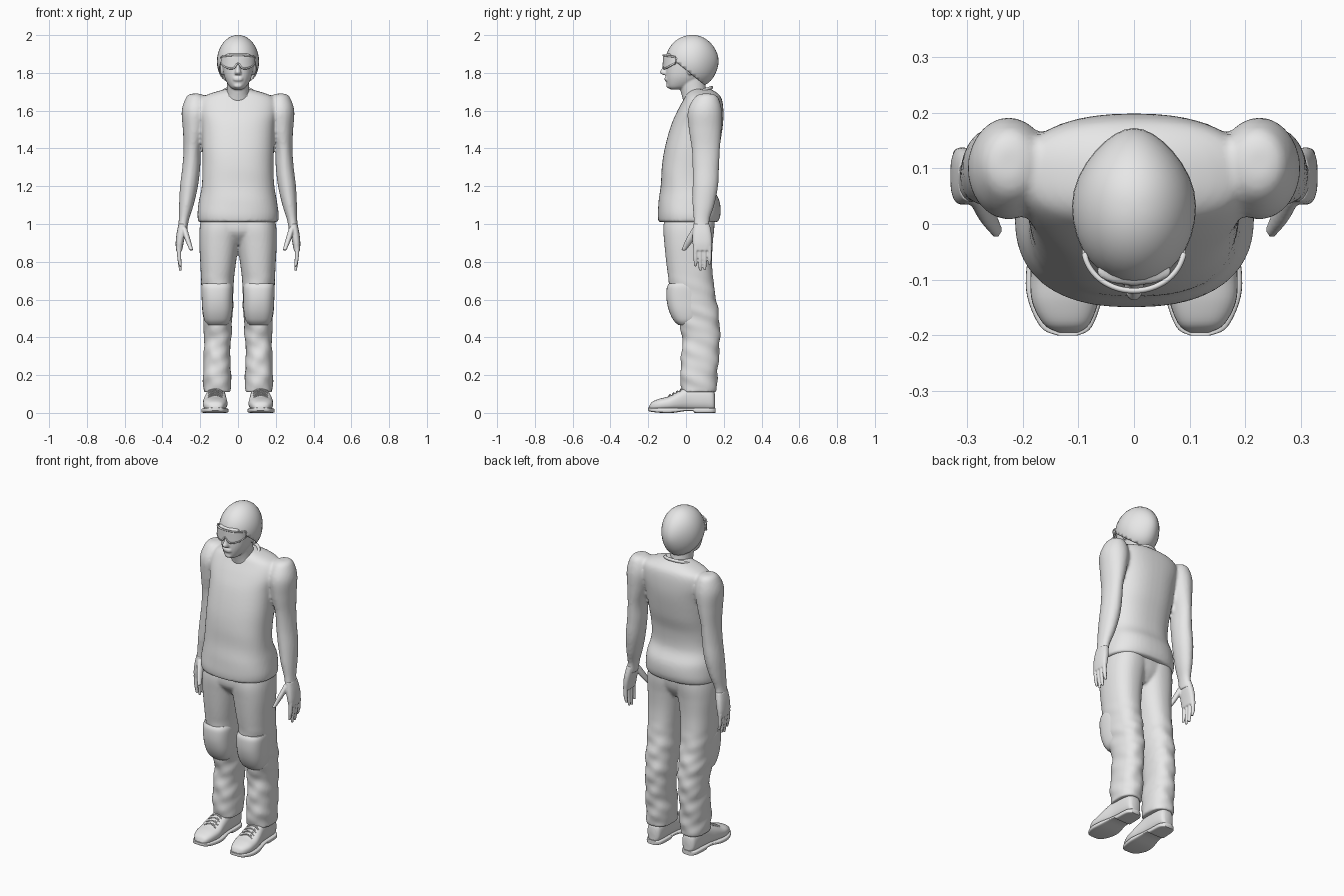
import bpy, bmesh, math
from mathutils import Vector, Matrix

cube = bpy.data.objects.get("Cube")
if cube:
    bpy.data.objects.remove(cube)

grey = bpy.data.materials.new("light_grey")
grey.use_nodes = True
grey.diffuse_color = (0.8, 0.8, 0.8, 1)
grey.node_tree.nodes["Principled BSDF"].inputs["Base Color"].default_value = (0.8, 0.8, 0.8, 1)


def finish(name, bm, angle=50, voxel=0, relax=0, thickness=0):
    """Turn a bmesh into a named, smooth shaded object, optionally fused."""
    bmesh.ops.recalc_face_normals(bm, faces=bm.faces)
    mesh = bpy.data.meshes.new(name)
    bm.to_mesh(mesh)
    bm.free()
    mesh.materials.append(grey)
    obj = bpy.data.objects.new(name, mesh)
    bpy.context.collection.objects.link(obj)
    bpy.ops.object.select_all(action="DESELECT")
    obj.select_set(True)
    bpy.context.view_layer.objects.active = obj
    if voxel:
        fuse = obj.modifiers.new("fuse", "REMESH")
        fuse.mode = "VOXEL"
        fuse.voxel_size = voxel
        fuse.use_smooth_shade = True
        soften = obj.modifiers.new("soften", "SMOOTH")
        soften.iterations = relax
    elif thickness:
        shell = obj.modifiers.new("shell", "SOLIDIFY")
        shell.thickness = thickness
        shell.offset = 0
    if not voxel:
        bpy.ops.object.shade_smooth_by_angle(angle=math.radians(angle))
    return obj


def resample(rings, steps):
    """Smooth interpolation between the given sections."""
    out = []
    for i in range(len(rings) - 1):
        a, b = rings[max(i - 1, 0)], rings[i]
        c, d = rings[i + 1], rings[min(i + 2, len(rings) - 1)]
        for s in range(steps):
            t = s / steps
            out.append([q + t / 2 * (r - p + t * (2 * p - 5 * q + 4 * r - w + t * (3 * (q - r) + w - p)))
                        for p, q, r, w in zip(a, b, c, d)])
    return out + [list(rings[-1])]


def loft(bm, rings, along="z", power=2.0, sides=32, steps=5, mirror=False, fold=None):
    """Sections (position, a low, a high, b low, b high) skinned into a closed tube."""
    for side in ((1, -1) if mirror else (1,)):
        loops = []
        for t, a0, a1, b0, b1 in resample(rings, steps):
            loop = []
            for k in range(sides):
                ang = 2 * math.pi * k / sides
                c, s = math.cos(ang), math.sin(ang)
                grow = 1 + (fold(t, ang) if fold else 0)
                a = (a0 + a1) / 2 + grow * (a1 - a0) / 2 * math.copysign(abs(c) ** (2 / power), c)
                b = (b0 + b1) / 2 + grow * (b1 - b0) / 2 * math.copysign(abs(s) ** (2 / power), s)
                loop.append(bm.verts.new((side * a, b, t) if along == "z" else (side * a, t, b)))
            loops.append(loop)
        for lo, hi in zip(loops, loops[1:]):
            for k in range(sides):
                n = (k + 1) % sides
                bm.faces.new((lo[k], lo[n], hi[n], hi[k]))
        bm.faces.new(loops[0])
        bm.faces.new(loops[-1])


def ball(bm, centre, size):
    place = Matrix.Translation(centre) @ Matrix.Diagonal((*size, 1))
    return bmesh.ops.create_uvsphere(bm, u_segments=32, v_segments=20, radius=1, matrix=place)["verts"]


def wire(name, paths, radius, closed=False):
    """Round cord along one or more paths."""
    bm = bmesh.new()
    for path in paths:
        pts = [Vector(p) for p in path]
        loops = []
        for i, p in enumerate(pts):
            before = pts[i - 1] if i or closed else p
            after = pts[(i + 1) % len(pts)] if i < len(pts) - 1 or closed else p
            turn = (after - before).to_track_quat("Z", "Y")
            loops.append([bm.verts.new(p + turn @ Vector((radius * math.cos(k * math.pi / 4),
                          radius * math.sin(k * math.pi / 4), 0))) for k in range(8)])
        for i in range(len(pts) if closed else len(pts) - 1):
            lo, hi = loops[i], loops[(i + 1) % len(pts)]
            for k in range(8):
                bm.faces.new((lo[k], lo[(k + 1) % 8], hi[(k + 1) % 8], hi[k]))
    return finish(name, bm)


# Shirt and arms, fused at the shoulders
def shirt_fold(z, ang):
    return 0.01 * math.sin(38 * z + 3 * ang) * max(0, 1.5 - z)


shirt = [(1.01, .212, -.145, .17), (1.05, .215, -.15, .182), (1.12, .207, -.145, .178), (1.2, .192, -.134, .145),
         (1.3, .188, -.128, .15), (1.4, .19, -.113, .175), (1.52, .195, -.08, .195), (1.6, .21, -.045, .198),
         (1.66, .2, -.012, .19), (1.69, .15, .005, .17), (1.715, .06, .03, .13)]
arm = [(1.69, .2, .25, .08, .14), (1.67, .17, .275, .045, .17), (1.6, .15, .298, .01, .19),
       (1.5, .17, .292, .015, .188), (1.4, .195, .288, .03, .18), (1.3, .2, .295, .035, .175),
       (1.2, .212, .307, .035, .17), (1.1, .235, .312, .035, .15), (1.02, .26, .314, .04, .125),
       (.96, .27, .32, .035, .13)]
bm = bmesh.new()
loft(bm, [(z, -w, w, f, b) for z, w, f, b in shirt], power=2.4, sides=48, fold=shirt_fold)
loft(bm, arm, mirror=True)
finish("shirt_and_arms", bm, voxel=.009, relax=3)

# Hands with four fingers and a thumb
bm = bmesh.new()
loft(bm, [(1, .27, .315, .04, .125), (.95, .278, .325, .035, .135), (.9, .288, .33, .035, .138),
          (.86, .295, .328, .04, .135)], power=2.6, mirror=True)
for i, tip in enumerate((.775, .752, .758, .785)):
    y = .05 + .025 * i
    loft(bm, [(.88, .3, .326, y - .012, y + .012), (.82, .3, .322, y - .011, y + .011),
              (tip, .297, .312, y - .007, y + .007)], sides=12, mirror=True)
loft(bm, [(.98, .27, .3, .035, .075), (.92, .252, .282, 0, .045), (.86, .236, .256, -.026, 0)],
     sides=14, mirror=True)
finish("hands", bm, voxel=.0045, relax=2)


# Trousers with creased lower legs
def trouser_fold(z, ang):
    loose = max(0, min(1, (.75 - z) * 5))
    return loose * (.028 * math.sin(48 * z + 2 * math.sin(ang * 2)) + .016 * math.sin(85 * z + 3 * ang))


leg = [(.11, .04, .182, -.022, .16), (.2, .036, .185, -.03, .167), (.3, .042, .182, -.025, .174),
       (.4, .036, .18, -.02, .18), (.5, .03, .185, -.045, .175), (.6, .025, .19, -.08, .16),
       (.7, .022, .195, -.092, .145), (.8, .01, .2, -.105, .138), (.9, -.005, .205, -.115, .142),
       (.98, -.02, .203, -.12, .15), (1.05, -.02, .19, -.11, .15)]
bm = bmesh.new()
loft(bm, leg, power=2.3, sides=40, steps=8, mirror=True, fold=trouser_fold)
loft(bm, [(.89, -.1, .1, -.06, .1), (.96, -.17, .17, -.115, .14), (1.06, -.18, .18, -.11, .15)], power=2.5)
finish("trousers", bm, voxel=.008, relax=2)

# Knee pads
bm = bmesh.new()
loft(bm, [(.465, .06, .16, -.04, .05), (.49, .04, .178, -.066, .08), (.54, .03, .188, -.09, .09),
          (.6, .028, .192, -.103, .09), (.66, .028, .194, -.102, .08), (.685, .035, .19, -.09, .07)],
     power=2.6, mirror=True)
finish("knee_pads", bm)

# Shoes: uppers, soles and laces
bm = bmesh.new()
loft(bm, [(-.195, .1, .135, .015, .035), (-.18, .08, .162, .01, .058), (-.14, .064, .183, .01, .075),
          (-.09, .056, .186, .01, .088), (-.04, .06, .18, .01, .115), (.02, .065, .168, .01, .14),
          (.1, .068, .162, .01, .14), (.14, .075, .155, .01, .125), (.153, .09, .14, .015, .1)],
     along="y", power=2.5, mirror=True)
finish("shoe_uppers", bm)
bm = bmesh.new()
loft(bm, [(-.2, .1, .138, .012, .028), (-.185, .076, .168, .006, .027), (-.13, .056, .192, 0, .026),
          (-.07, .05, .192, 0, .026), (0, .062, .176, .01, .026), (.04, .064, .17, .008, .026),
          (.05, .064, .17, 0, .026), (.13, .068, .165, 0, .026), (.157, .09, .145, 0, .026)],
     along="y", power=5, mirror=True)
finish("shoe_soles", bm)
laces = []
for side in (1, -1):
    for i in range(4):
        y, z = -.085 + .02 * i, .09 + .01 * i
        for slant in (.008, -.008):
            laces.append([(side * (.12 + .038 * k), y + slant * k, z + .006 - .014 * k * k)
                          for k in (-1, -.5, 0, .5, 1)])
wire("shoe_laces", laces, .0035)

# Head and neck with nose, lips, brow and ears
head = [(1.712, .022, -.08, -.03), (1.725, .042, -.096, .02), (1.755, .062, -.104, .07), (1.79, .075, -.107, .1),
        (1.84, .083, -.106, .125), (1.89, .086, -.105, .135), (1.94, .07, -.07, .11)]
bm = bmesh.new()
loft(bm, [(z, -w, w, f, b) for z, w, f, b in head], power=2.2)
loft(bm, [(1.65, -.075, .075, -.015, .13), (1.69, -.06, .06, -.025, .11), (1.78, -.06, .06, -.05, .1)])
loft(bm, [(1.79, -.016, .016, -.125, -.09), (1.803, -.017, .017, -.139, -.09),
          (1.825, -.011, .011, -.128, -.09), (1.865, -.009, .009, -.113, -.09)], sides=16)
for z in (1.763, 1.773):
    ball(bm, (0, -.104, z), (.026, .01, .006))
ball(bm, (0, -.088, 1.732), (.024, .017, .014))
ball(bm, (0, -.085, 1.893), (.068, .026, .012))
for side in (1, -1):
    ball(bm, (side * .084, .025, 1.82), (.01, .022, .034))
finish("head", bm, voxel=.005, relax=3)

# Shirt collar, higher at the nape
wire("collar", [[(.078 * math.sin(a), .065 - .07 * math.cos(a), 1.698 - .024 * math.cos(a))
                 for a in (math.tau * i / 40 for i in range(40))]], .009, closed=True)

# Knitted cap, narrowing to the back and cut along a sloping rim
bm = bmesh.new()
for v in ball(bm, (0, .032, 1.86), (.108, .137, .137)):
    back = max(0, v.co.y - .03) / .14
    v.co.x *= 1 - .25 * back * back
    v.co.z += .004 * math.sin(40 * v.co.y + 25 * v.co.z) * back
normal = Vector((0, -.165, -.205))
bmesh.ops.bisect_plane(bm, geom=bm.verts[:] + bm.edges[:] + bm.faces[:], plane_co=(0, -.095, 1.893),
                       plane_no=normal, clear_outer=True)
finish("cap", bm, thickness=.007)

# Wraparound goggles with a notch over the nose
bm = bmesh.new()
columns, rows, top_edge, low_edge = 32, 6, [], []
for i in range(columns + 1):
    ang = math.radians(-80 + 160 * i / columns)
    x, y = .09 * math.sin(ang), -.042 - .078 * math.cos(ang)
    low = 1.822 + .03 * math.exp(-(x / .015) ** 2) + .03 * (abs(x) / .09) ** 4
    high = 1.893 - .008 * (abs(x) / .09) ** 2
    top_edge.append((x, y, high))
    low_edge.append((x, y, low))
    for j in range(rows + 1):
        bm.verts.new((x, y, low + (high - low) * j / rows))
bm.verts.ensure_lookup_table()
for i in range(columns):
    for j in range(rows):
        a, b = i * (rows + 1) + j, (i + 1) * (rows + 1) + j
        bm.faces.new([bm.verts[k] for k in (a, b, b + 1, a + 1)])
finish("goggle_lens", bm, thickness=.005)
wire("goggle_frame", [top_edge + low_edge[::-1]], .005, closed=True)
wire("goggle_arms", [[(s * .088, -.055, 1.875), (s * .09, 0, 1.865), (s * .085, .04, 1.85)] for s in (1, -1)], .005)
